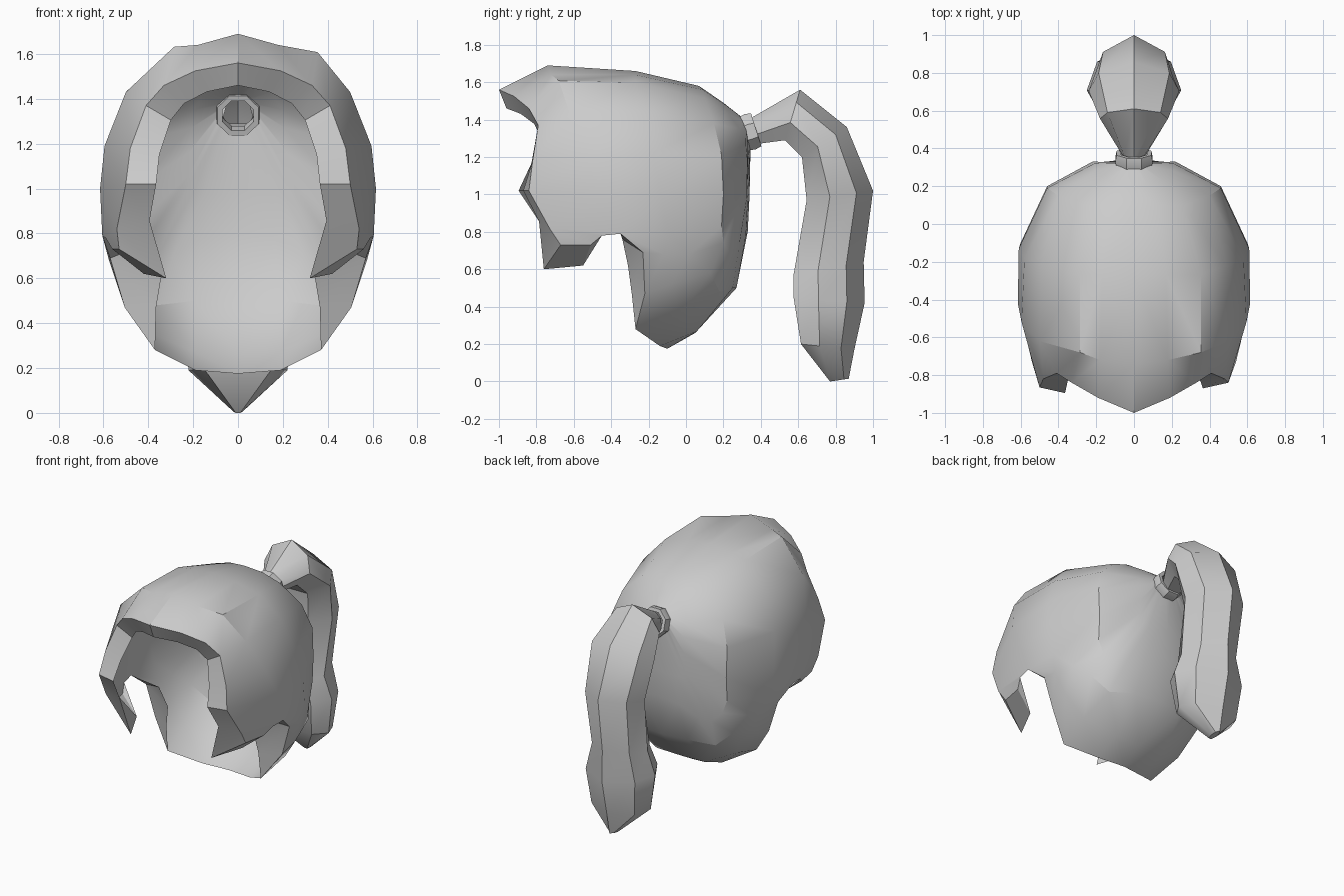
import bpy, bmesh, math
from mathutils import Vector

if "Cube" in bpy.data.objects:
    bpy.data.objects.remove(bpy.data.objects["Cube"])

grey = bpy.data.materials.new("hair grey")
grey.diffuse_color = (0.6, 0.6, 0.6, 1)
grey.use_nodes = True
grey.node_tree.nodes["Principled BSDF"].inputs["Base Color"].default_value = grey.diffuse_color


def make(name, verts, faces, mirror=False, angle=32):
    """Mesh from points and faces, optionally mirrored in x, then shaded."""
    me = bpy.data.meshes.new(name)
    me.from_pydata([tuple(v) for v in verts], [], faces)
    bm = bmesh.new()
    bm.from_mesh(me)
    if mirror:
        g = bmesh.ops.duplicate(bm, geom=bm.verts[:] + bm.edges[:] + bm.faces[:])
        dup = [v for v in g["geom"] if isinstance(v, bmesh.types.BMVert)]
        for v in dup:
            v.co.x *= -1
        bmesh.ops.reverse_faces(bm, faces=[f for f in g["geom"] if isinstance(f, bmesh.types.BMFace)])
    bmesh.ops.remove_doubles(bm, verts=bm.verts, dist=0.0005)
    if mirror:  # the parting sits slightly off centre, the left cheek lock reaches further
        for v in bm.verts:
            if abs(v.co.x) > .25 and v.co.z > 1.58:
                v.co.z -= math.copysign(.012, v.co.x)
                v.co.x += .035
            elif v.co.x < -.3 and v.co.y < -.8 and .95 < v.co.z < 1.1:
                v.co.y -= .025
    bmesh.ops.recalc_face_normals(bm, faces=bm.faces)
    bm.to_mesh(me)
    bm.free()
    me.materials.append(grey)
    ob = bpy.data.objects.new(name, me)
    bpy.context.collection.objects.link(ob)
    bpy.ops.object.select_all(action='DESELECT')
    ob.select_set(True)
    bpy.context.view_layer.objects.active = ob
    bpy.ops.object.shade_smooth_by_angle(angle=math.radians(angle))
    return ob


# Strands running forward from the knot to the front rim, crown to temple
front_strands = [
    [(0, .2, 1.49), (0, .07, 1.58), (0, -.27, 1.66), (0, -.74, 1.69), (0, -1, 1.56)],
    [(.07, .21, 1.48), (.13, .09, 1.56), (.17, -.27, 1.64), (.18, -.72, 1.64), (.19, -.92, 1.525)],
    [(.15, .23, 1.43), (.26, .1, 1.515), (.32, -.27, 1.61), (.32, -.68, 1.62), (.33, -.84, 1.46)],
    [(.2, .285, 1.35), (.4, .15, 1.38), (.49, -.22, 1.44), (.5, -.62, 1.43), (.41, -.79, 1.37)],
    [(.21, .32, 1.27), (.46, .19, 1.21), (.58, -.18, 1.22), (.595, -.52, 1.19), (.48, -.82, 1.18)],
    [(.22, .33, 1.16), (.46, .2, 1.0), (.61, -.13, .98), (.615, -.42, 1.0), (.5, -.84, 1.02)],
    [(.22, .325, 1.06), (.46, .19, .83), (.6, -.1, .8), (.605, -.35, .79), (.54, -.73, .82)],
]
# Strands running down the back of the head to the nape hem
nape_strands = [
    [(.22, .325, 1.02), (.43, .2, .74), (.54, .02, .68), (.575, -.12, .68), (.57, -.23, .69)],
    [(.2, .325, .98), (.37, .24, .68), (.47, .13, .58), (.515, -.08, .52), (.505, -.22, .47)],
    [(.15, .33, .98), (.29, .28, .7), (.36, .18, .48), (.4, -.03, .36), (.37, -.27, .28)],
    [(.08, .335, .98), (.16, .32, .78), (.19, .25, .5), (.19, .06, .27), (.19, -.14, .19)],
    [(0, .34, 1.0), (0, .33, .8), (0, .27, .5), (0, .05, .26), (0, -.1, .175)],
]
strands = front_strands + nape_strands
verts, idx, faces = [], {}, []


def add(key, p):
    idx[key] = len(verts)
    verts.append(Vector(p))


def face(*keys):
    faces.append([idx[k] for k in keys])


for j, strand in enumerate(strands):
    t = math.pi * j / (len(strands) - 1)
    add((j, 0), (.075 * math.sin(t), .33 - .015 * math.cos(t), 1.325 + .075 * math.cos(t)))
    for k, p in enumerate(strand):
        add((j, k + 1), p)
    if j < len(front_strands):  # rim turned inwards around the face
        x, y, z = strand[4]
        s = (z - 1.02) / .54
        add((j, 6), (x * .73, y - .03 + .07 * s, z - .1 * s))
for j in range(len(strands) - 1):
    for k in range(6 if j < 6 else 4 if j == 6 else 5):
        face((j, k), (j, k + 1), (j + 1, k + 1), (j + 1, k))
face((6, 4), (7, 5), (7, 4))

# Sideburn lock curling in to a point
for key, p in {"c": (.53, -.67, .73), "d": (.56, -.51, .73), "e": (.59, -.45, .78),
               "tip": (.32, -.76, .6), "u": (.42, -.55, .62)}.items():
    add(key, p)
rim, notch, inner = (6, 5), (6, 4), (6, 6)
face(rim, "c", "d", "e", notch)
face(rim, inner, "tip", "c")
face("c", "tip", "u", "d")
face("d", "u", "e")
face(inner, "u", "tip")

# Turned-in edge beside the neck
add("n0", (.39, -.34, .76))
add("n1", (.34, -.31, .62))
add("n2", (.365, -.29, .47))
face((6, 4), "n0", (7, 5))
face((7, 5), "n0", "n1")
face((7, 5), "n1", "n2", (8, 5))
face((8, 5), "n2", (9, 5))
make("hair_cap", verts, faces, mirror=True, angle=30)

# Hair tie: eight-sided band tilted along the ponytail's root
n = 8
axis = Vector((0, .95, .3)).normalized()
up = Vector((0, -axis.z, axis.y))
side = Vector((1, 0, 0))
centre = Vector((0, .342, 1.335))
profile = [(.075, -.035), (.1, -.035), (.107, 0), (.1, .035), (.075, .035)]
tv, tf = [], []
for i in range(n):
    a = 2 * math.pi * (i + .5) / n
    for r, h in profile:
        tv.append(centre + axis * h + (side * math.cos(a) + up * math.sin(a)) * r)
m = len(profile)
for i in range(n):
    for k in range(m):
        i2, k2 = (i + 1) % n, (k + 1) % m
        tf.append([i * m + k, i * m + k2, i2 * m + k2, i2 * m + k])
make("hair_tie", tv, tf, angle=25)

# Ponytail: outer ridge (y, z), inner edge (y, z), half width, inner share of width
stations = [
    (.35, 1.41, .38, 1.27, .065, .6), (.61, 1.56, .53, 1.29, .18, .55),
    (.86, 1.36, .62, 1.2, .24, .5), (1.0, 1.02, .645, .97, .21, .5),
    (.95, .64, .575, .57, .19, .6), (.955, .42, .575, .45, .25, .7),
    (.9, .17, .615, .2, .22, .7), (.87, .015, .77, .0, .02, .5),
]
pv, pf = [], []
for oy, oz, iy, iz, w, share in stations:
    # half cross-section: depth from ridge to inner edge, share of the width
    half = [(.25, .78), (.65, 1), (1, share)]
    section = [(0, 0)] + half + [(d, -f) for d, f in reversed(half)]
    pv += [(w * f, oy + (iy - oy) * d, oz + (iz - oz) * d) for d, f in section]
c = 7
for s in range(len(stations) - 1):
    for k in range(c):
        a, b = s * c + k, s * c + (k + 1) % c
        pf.append([a, b, b + c, a + c])
pf.append(list(range(len(pv) - c, len(pv))))
make("ponytail", pv, pf, angle=36)
